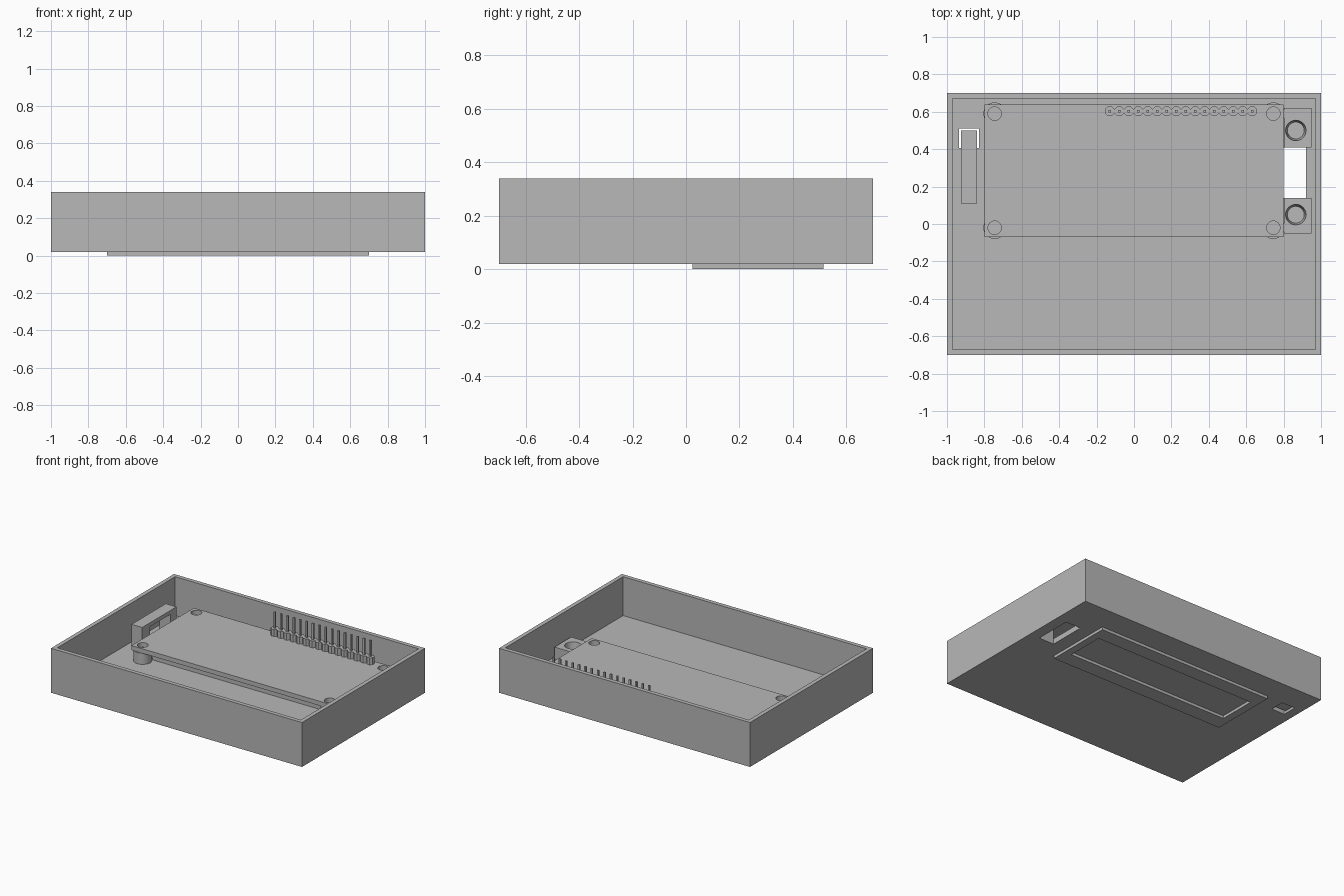
import bpy
import bmesh
from mathutils import Matrix, Vector

cube = bpy.data.objects.get("Cube")
if cube:
    bpy.data.objects.remove(cube, do_unlink=True)

GREY = (0.48, 0.48, 0.48, 1)
grey = bpy.data.materials.new("plain grey")
grey.use_nodes = True
grey.diffuse_color = GREY
grey.node_tree.nodes["Principled BSDF"].inputs["Base Color"].default_value = GREY


def finish(name, bm):
    bmesh.ops.recalc_face_normals(bm, faces=bm.faces)
    mesh = bpy.data.meshes.new(name)
    bm.to_mesh(mesh)
    bm.free()
    mesh.materials.append(grey)
    obj = bpy.data.objects.new(name, mesh)
    bpy.context.collection.objects.link(obj)
    return obj


def add_box(bm, x, y, z):
    size = Vector((x[1] - x[0], y[1] - y[0], z[1] - z[0]))
    mid = Vector((sum(x), sum(y), sum(z))) / 2
    bmesh.ops.create_cube(bm, size=1, matrix=Matrix.LocRotScale(mid, None, size))


def box(name, x, y, z):
    bm = bmesh.new()
    add_box(bm, x, y, z)
    return finish(name, bm)


def cylinder(name, x, y, z, r_low, r_top=None):
    bm = bmesh.new()
    bmesh.ops.create_cone(bm, cap_ends=True, segments=32, radius1=r_low, radius2=r_top or r_low,
                          depth=z[1] - z[0], matrix=Matrix.Translation((x, y, sum(z) / 2)))
    return finish(name, bm)


def cut(obj, cutter):
    mod = obj.modifiers.new("cut", "BOOLEAN")
    mod.object = cutter
    mod.operation = "DIFFERENCE"
    mod.solver = "EXACT"
    bpy.context.view_layer.objects.active = obj
    bpy.ops.object.modifier_apply(modifier=mod.name)
    bpy.data.objects.remove(cutter, do_unlink=True)


def smooth(obj):
    bpy.ops.object.select_all(action="DESELECT")
    obj.select_set(True)
    bpy.context.view_layer.objects.active = obj
    bpy.ops.object.shade_smooth_by_angle()


FLOOR = 0.06
BOARD = (0.14, 0.172)
DISPLAY_X, DISPLAY_Y = (-0.7, 0.7), (0.025, 0.515)

# Open tray with floor openings for display, socket and push button
tray = box("tray", (-1, 1), (-0.7, 0.7), (0.02, 0.34))
cut(tray, box("cavity", (-0.97, 0.97), (-0.67, 0.67), (FLOOR, 0.5)))
for name, x, y in (("display_opening", DISPLAY_X, DISPLAY_Y),
                   ("socket_opening", (0.8, 0.92), (0.14, 0.41)),
                   ("button_opening", (-0.935, -0.83), (0.405, 0.51))):
    cut(tray, box(name, x, y, (-0.1, 0.1)))

# Display module with recessed viewing window
display = box("display_module", DISPLAY_X, DISPLAY_Y, (0, BOARD[0]))
cut(display, box("window", (-0.645, 0.645), (0.135, 0.41), (-0.1, 0.02)))

# Circuit board on four standoffs
board = box("circuit_board", (-0.8, 0.8), (-0.07, 0.64), BOARD)
for x in (-0.745, 0.745):
    for y in (-0.02, 0.59):
        cut(board, cylinder("screw_hole", x, y, (0.1, 0.2), 0.036))
        smooth(cylinder("standoff", x, y, (FLOOR, BOARD[0]), 0.06))
smooth(board)

# Pin header: chamfered plastic cells with a square pin in each
PITCH = 0.0508
cells, pins = bmesh.new(), bmesh.new()
for i in range(16):
    x = -0.129 + i * PITCH
    bmesh.ops.create_cone(cells, cap_ends=True, segments=8, radius1=PITCH * 0.541, radius2=PITCH * 0.541,
                          depth=0.05, matrix=Matrix.Translation((x, 0.603, BOARD[1] + 0.025))
                          @ Matrix.Rotation(0.3927, 4, "Z"))
    add_box(pins, (x - 0.0065, x + 0.0065), (0.5965, 0.6095), (0.11, 0.338))
finish("header_housing", cells)
finish("header_pins", pins)

# Screw blocks either side of the socket opening
for y, low, high in ((0.5, 0.41, 0.62), (0.05, -0.05, 0.14)):
    block = box("screw_block", (0.801, 0.95), (low, high), (FLOOR, 0.148))
    cut(block, cylinder("block_hole", 0.865, y, (0.07, 0.15), 0.045, 0.055))
    smooth(block)

# Bridge-shaped push button reaching down through the floor
profile = [(0.11, FLOOR), (0.2, FLOOR), (0.2, 0.195), (0.43, 0.195),
           (0.43, 0.03), (0.5, 0.03), (0.5, 0.223), (0.11, 0.223)]
bm = bmesh.new()
face = bm.faces.new([bm.verts.new((-0.925, y, z)) for y, z in profile])
side = bmesh.ops.extrude_face_region(bm, geom=[face], use_keep_orig=True)["geom"]
bmesh.ops.translate(bm, vec=(0.085, 0, 0), verts=[v for v in side if isinstance(v, bmesh.types.BMVert)])
finish("push_button", bm)
